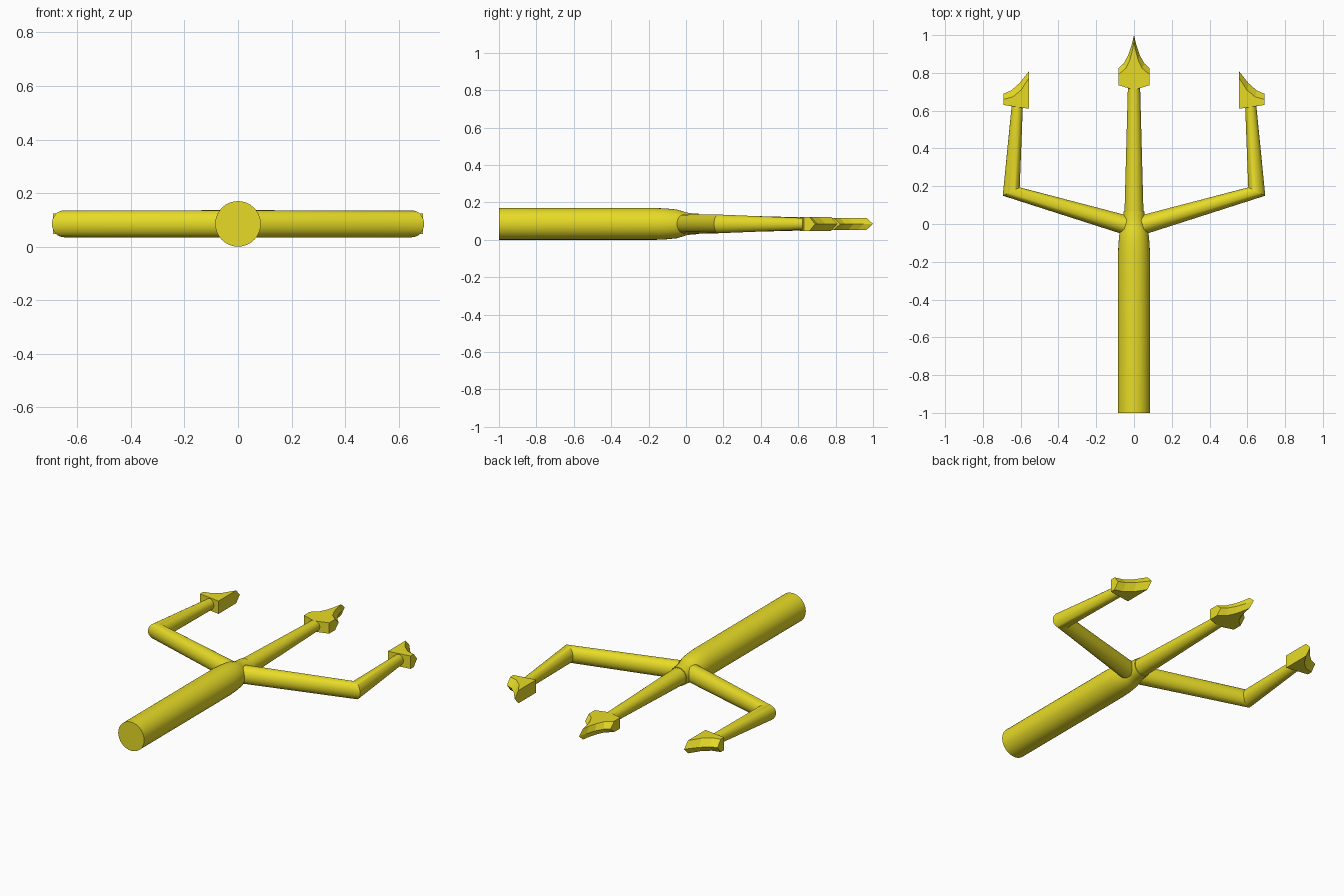
import bpy, bmesh, math
from mathutils import Vector

if "Cube" in bpy.data.objects:
    bpy.data.objects.remove(bpy.data.objects["Cube"])

ZC = 0.085
SIDES = 32
gold = bpy.data.materials.new("yellow")
gold.diffuse_color = (0.8, 0.71, 0.02, 1)
gold.use_nodes = True
gold.node_tree.nodes["Principled BSDF"].inputs["Base Color"].default_value = gold.diffuse_color


def finish(bm, name, smooth):
    bmesh.ops.recalc_face_normals(bm, faces=bm.faces)
    mesh = bpy.data.meshes.new(name)
    bm.to_mesh(mesh)
    bm.free()
    ob = bpy.data.objects.new(name, mesh)
    bpy.context.collection.objects.link(ob)
    mesh.materials.append(gold)
    if smooth:
        bpy.ops.object.select_all(action='DESELECT')
        ob.select_set(True)
        bpy.context.view_layer.objects.active = ob
        bpy.ops.object.shade_smooth_by_angle(angle=math.radians(35))
    return ob


def tube(name, rings):
    """Loft rings of (x, y, across vector in the xy plane, z radius)."""
    bm = bmesh.new()
    loops = []
    for x, y, across, rz in rings:
        c, a = Vector((x, y, ZC)), Vector((across[0], across[1], 0))
        loops.append([bm.verts.new(c + a * math.cos(t) + Vector((0, 0, rz * math.sin(t))))
                      for t in (2 * math.pi * i / SIDES for i in range(SIDES))])
    for lo, hi in zip(loops, loops[1:]):
        for i in range(SIDES):
            j = (i + 1) % SIDES
            bm.faces.new((lo[i], lo[j], hi[j], hi[i]))
    bm.faces.new(loops[0])
    bm.faces.new(loops[-1])
    return finish(bm, name, True)


def blade(name, edge, face, half):
    """Arrowhead: edge is the outline at mid height, face the outline of the flats."""
    bm = bmesh.new()
    layers = [[bm.verts.new((x, y, ZC + dz)) for x, y in pts]
              for pts, dz in ((face, -half), (edge, 0), (face, half))]
    n = len(edge)
    for lo, hi in zip(layers, layers[1:]):
        for i in range(n):
            j = (i + 1) % n
            bm.faces.new((lo[i], lo[j], hi[j], hi[i]))
    bm.faces.new(layers[0])
    bm.faces.new(layers[2])
    return finish(bm, name, False)


# Handle with rounded shoulder and collar
tube("handle", [(0, y, (r, 0), r) for y, r in
                ((-1, .085), (-.16, .085), (-.1, .082), (-.05, .077), (-.02, .068),
                 (0, .061), (.03, .057), (.07, .054))])

# Centre prong
tube("centre_prong", [(0, .0, (.05, 0), .05), (0, .07, (.05, 0), .05), (0, .74, (.032, 0), .032)])

# Centre arrowhead
edge_half = [(.083, .735), (.083, .825), (.055, .85), (.03, .895), (.012, .95)]
face_half = [(.083, .735), (.083, .79), (.043, .825), (.022, .868), (.008, .92)]


def mirrored(half, apex):
    return [(0, .71)] + half + [(0, apex)] + [(-x, y) for x, y in reversed(half)]


blade("centre_point", mirrored(edge_half, 1.0), mirrored(face_half, .965), .032)

# Side arms and their half arrowheads
edge = [(.555, .61), (.69, .63), (.69, .69), (.65, .707), (.607, .745), (.555, .81)]
face = [(.555, .61), (.69, .63), (.69, .66), (.641, .673), (.597, .71), (.555, .775)]
for s, side in ((1, "right"), (-1, "left")):
    tube(side + "_arm", [(s * .045, -.005, (s * .014, -.049), .051),
                         (s * .65, .172, (s * .045, -.022), .05),
                         (s * .617, .64, (s * .029, .002), .031)])
    blade(side + "_point", [(s * x, y) for x, y in edge], [(s * x, y) for x, y in face], .038)
